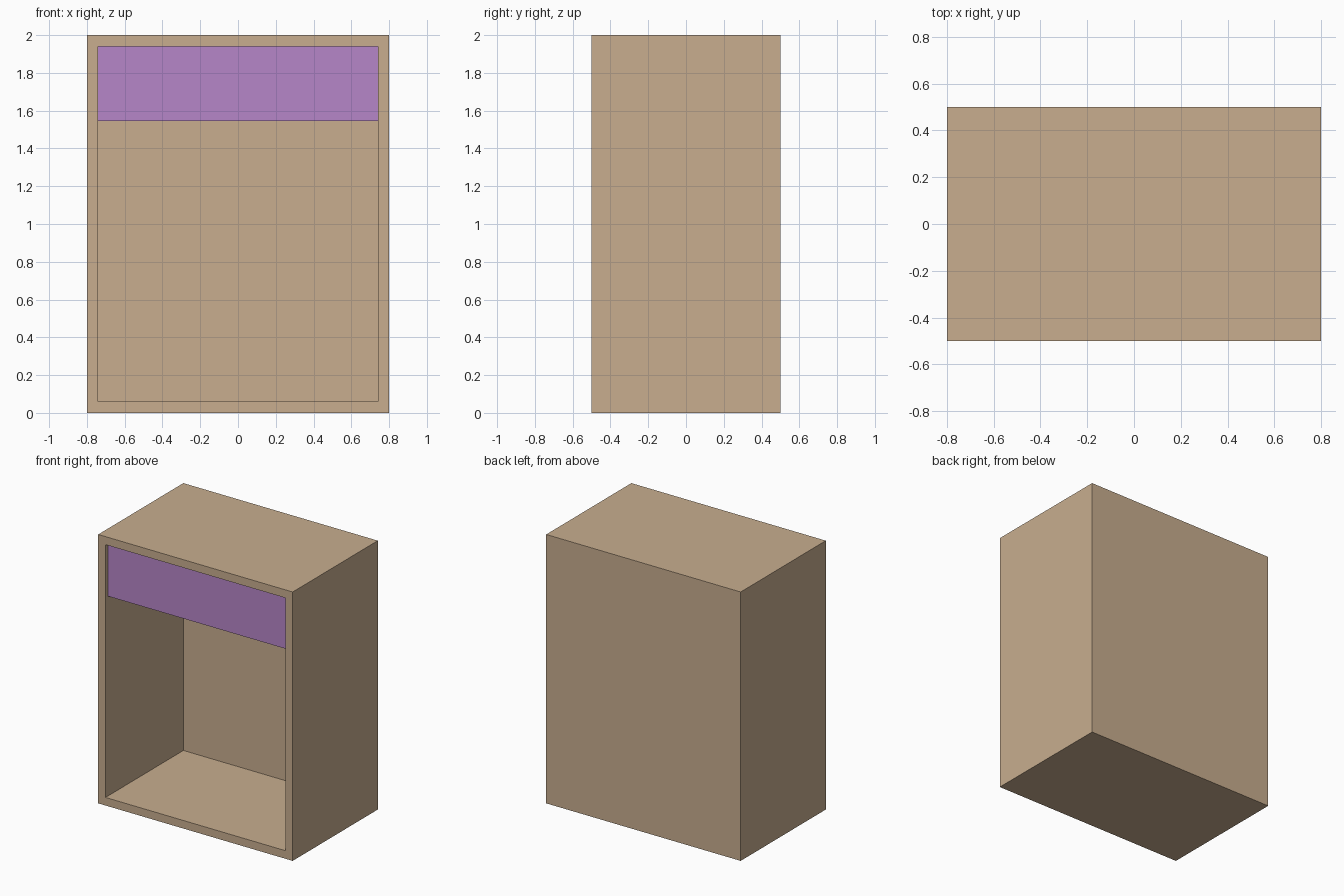
import bpy

if "Cube" in bpy.data.objects:
    bpy.data.objects.remove(bpy.data.objects["Cube"])

W, D, H, T = 1.6, 1.0, 2.0, 0.06      # outer size and wall thickness
BACK_Y = 0.415                        # inner face of the back wall


def material(name, rgb):
    m = bpy.data.materials.new(name)
    m.diffuse_color = (*rgb, 1)
    m.use_nodes = True
    m.node_tree.nodes["Principled BSDF"].inputs["Base Color"].default_value = m.diffuse_color
    return m


def box(name, lo, hi, mat):
    size = [b - a for a, b in zip(lo, hi)]
    centre = [(a + b) / 2 for a, b in zip(lo, hi)]
    bpy.ops.mesh.primitive_cube_add(size=1, location=centre)
    ob = bpy.context.object
    ob.name = name
    ob.scale = size
    bpy.ops.object.transform_apply(location=False, rotation=False, scale=True)
    ob.data.materials.append(mat)
    return ob


tan = material("tan", (0.578, 0.423, 0.275))
purple = material("purple", (0.468, 0.238, 0.578))

# Cabinet shell: a solid block hollowed out from the front
shell = box("cabinet_shell", (-W/2, -D/2, 0), (W/2, D/2, H), tan)
cutter = box("cavity_cutter", (-W/2 + T, -D/2 - 0.2, T), (W/2 - T, BACK_Y, H - T), tan)
cutter.hide_render = True
mod = shell.modifiers.new("cavity", "BOOLEAN")
mod.operation = "DIFFERENCE"
mod.solver = "EXACT"
mod.object = cutter
bpy.context.view_layer.objects.active = shell
bpy.ops.object.modifier_apply(modifier=mod.name)
bpy.data.objects.remove(cutter, do_unlink=True)

# Purple header panel, slightly recessed in the opening
box("header_panel", (-W/2 + T, -0.47, 1.545), (W/2 - T, -0.43, H - T), purple)
